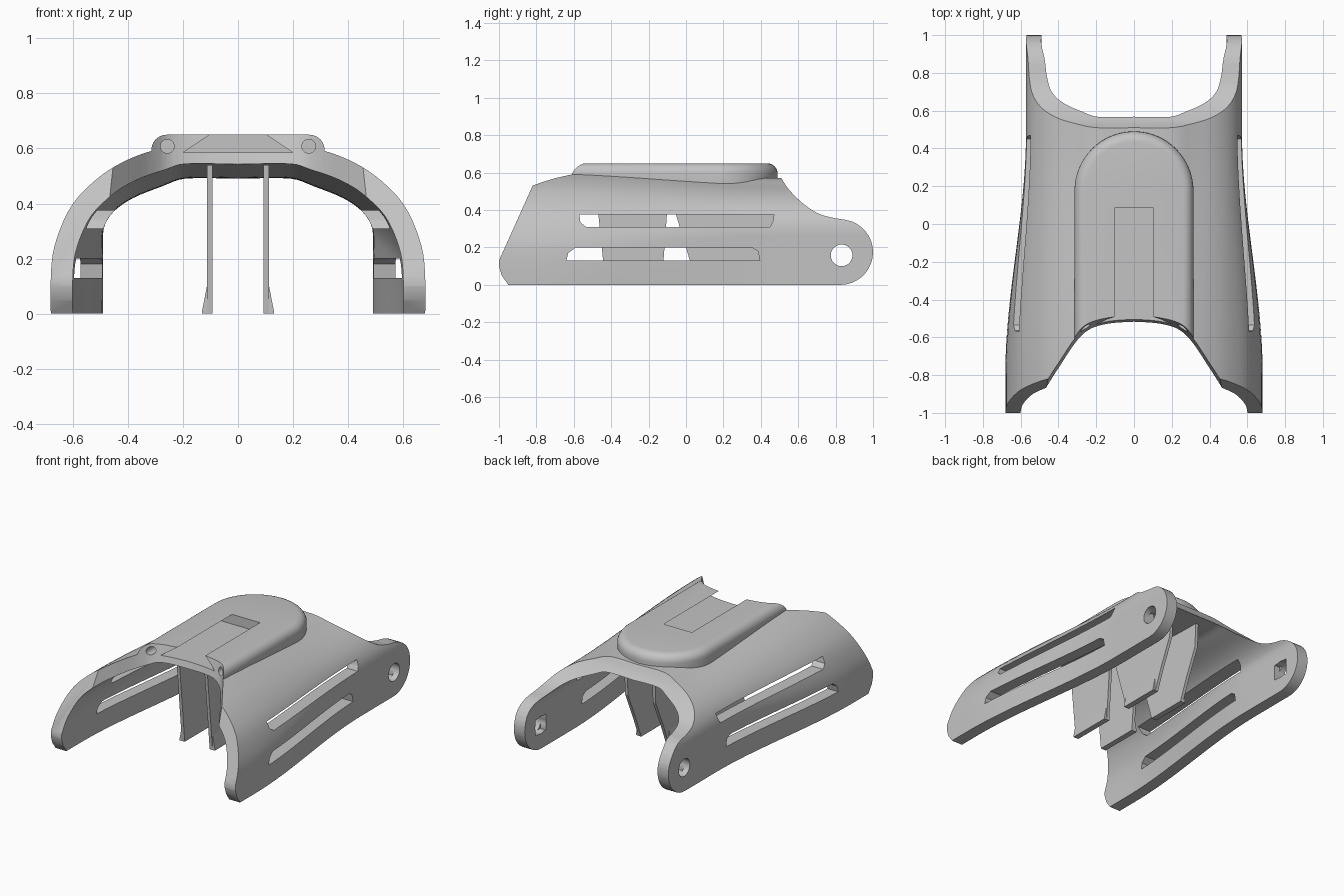
import bpy, bmesh, math
from mathutils import Vector

cube = bpy.data.objects.get("Cube")
if cube:
    bpy.data.objects.remove(cube)

grey = bpy.data.materials.new("plain grey")
grey.use_nodes = True
grey.diffuse_color = (0.55, 0.55, 0.55, 1)
grey.node_tree.nodes["Principled BSDF"].inputs["Base Color"].default_value = grey.diffuse_color


def loft(name, rings):
    """Closed solid through a list of equal-length point rings."""
    bm = bmesh.new()
    layers = [[bm.verts.new(p) for p in ring] for ring in rings]
    n = len(layers[0])
    for a, b in zip(layers, layers[1:]):
        for i in range(n):
            j = (i + 1) % n
            bm.faces.new((a[i], a[j], b[j], b[i]))
    bm.faces.new(layers[0])
    bm.faces.new(layers[-1])
    bmesh.ops.recalc_face_normals(bm, faces=bm.faces)
    mesh = bpy.data.meshes.new(name)
    bm.to_mesh(mesh)
    bm.free()
    mesh.materials.append(grey)
    obj = bpy.data.objects.new(name, mesh)
    bpy.context.collection.objects.link(obj)
    return obj


def prism(name, axis, profile, lo, hi, lean=0):
    """Extrude a 2D profile along an axis, optionally leaning in y."""
    def place(p, d):
        q = list(p)
        q.insert(axis, d)
        q[1] += lean * (d - lo)
        return q
    return loft(name, [[place(p, d) for p in profile] for d in (lo, hi)])


def circle(cx, cy, r, n=24):
    return [(cx + r * math.cos(math.tau * i / n), cy + r * math.sin(math.tau * i / n)) for i in range(n)]


def rect(x0, x1, y0, y1):
    return [(x0, y0), (x1, y0), (x1, y1), (x0, y1)]


def activate(obj):
    bpy.ops.object.select_all(action='DESELECT')
    obj.select_set(True)
    bpy.context.view_layer.objects.active = obj


def combine(obj, tool, operation='DIFFERENCE'):
    activate(obj)
    mod = obj.modifiers.new("cut", 'BOOLEAN')
    mod.operation, mod.solver, mod.object = operation, 'EXACT', tool
    bpy.ops.object.modifier_apply(modifier=mod.name)
    bpy.data.objects.remove(tool)


def spline(points, steps=4):
    """Smooth curve through the given points."""
    p = [Vector(q) for q in points]
    p = [p[0]] + p + [p[-1]]
    out = []
    for a, b, c, d in zip(p, p[1:], p[2:], p[3:]):
        for k in range(steps):
            t = k / steps
            out.append(b + (c - a) * t / 2 + (a * 2 - b * 5 + c * 4 - d) * t * t / 2
                       + (b * 3 - a - c * 3 + d) * t ** 3 / 2)
    return out + [p[-1]]


# Arched shell, narrowing from the front section to the rear section
FRONT = [(.68, -.05), (.68, .15), (.66, .27), (.6, .4), (.5, .5), (.4, .56), (.3, .6), (.2, .63), (0, .63)]
REAR = [(.57, -.05), (.57, .2), (.57, .3), (.55, .37), (.5, .435), (.42, .49), (.31, .535), (.2, .57), (0, .57)]
WALL = 0.08


def section(y):
    u = min(1, max(0, (y + 0.8) / 1.3))
    t = u * u * (3 - 2 * u)
    outer = spline([Vector(a).lerp(Vector(b), t) for a, b in zip(FRONT, REAR)])
    inner = []
    for i, p in enumerate(outer):
        d = (outer[min(i + 1, len(outer) - 1)] - outer[max(i - 1, 0)]).normalized()
        inner.append(p + Vector((-d.y, d.x)) * WALL)
    inner[0].y = outer[0].y
    inner[-1] = outer[-1] - Vector((0, WALL))
    half = lambda pts: pts + [Vector((-p.x, p.y)) for p in pts[-2::-1]]
    return [(p.x, y, p.y) for p in half(outer) + half(inner)[::-1]]


shell = loft("gauntlet_shell", [section(-1.05 + 2.1 * i / 42) for i in range(43)])

# Raised pad on the crown with a rounded rim and a rounded rear end
def pad_ring(inset, z):
    r = 0.315 - inset
    pts = [(-r, -.8), (r, -.8)]
    pts += [(r * math.cos(math.pi * i / 32), .175 + r * math.sin(math.pi * i / 32)) for i in range(33)]
    return [(x, y, z if z else .54 - .05 * y) for x, y in pts]


RIM = 0.055
arc = [math.pi / 2 * k / 6 for k in range(7)]
pad = loft("pad", [pad_ring(0, None)] + [
    pad_ring(RIM * (1 - math.cos(a)), .65 - RIM + RIM * math.sin(a)) for a in arc])
combine(shell, pad, 'UNION')

# Side outline: slanted front, scooped rear and rounded rear lugs
scoop = [tuple(p) for p in spline([(.51, .57), (.55, .51), (.62, .44), (.7, .385), (.78, .36), (.84, .35)])]
lug = [(.825 + .175 * math.cos(a), .175 + .175 * math.sin(a))
       for a in [math.radians(80 - 10 * k) for k in range(18)]]
outline = [(-.95, 0), (-.985, .05), (-1, .1), (-1, .13), (-.82, .53), (-.73, .73), (.47, .73), (.49, .6)]
combine(shell, prism("outline", 0, outline + scoop + lug, -1, 1), 'INTERSECT')

# Curved opening at the front of the crown
curve = spline([(.47, -.82), (.39, -.71), (.31, -.6), (.24, -.54), (.13, -.51), (0, -.5)])
bay = [(.52, -1.2)] + [tuple(p) for p in curve]
bay += [(-x, y) for x, y in bay[-2::-1]]
combine(shell, prism("bay", 2, [(x, y - .18) for x, y in bay], 0, 1, 0.3))

# Dovetail groove in the pad
half = [(.2, .585), (.103, .65), (.103, .75)]
combine(shell, prism("groove", 1, half + [(-x, z) for x, z in half[::-1]], -.9, .085))

# Long ventilation slots through both walls
upper = [(-.57, .375), (-.565, .335), (-.535, .31), (.45, .31), (.465, .34), (.47, .375)]
lower = [(-.64, .13), (-.63, .17), (-.59, .2), (.35, .2), (.385, .18), (.395, .13)]
for slot in (upper, lower):
    combine(shell, prism("slot", 0, slot, -1, 1))

# Pivot holes with square inner pockets, and small pin holes at the front
combine(shell, prism("pivot", 0, circle(.832, .158, .058), -1, 1))
combine(shell, prism("pocket", 0, rect(.778, .886, .105, .211), -.53, .53))
for side in (-1, 1):
    combine(shell, prism("pin_hole", 1, circle(side * .257, .608, .025), -.8, -.35))

activate(shell)
bpy.ops.object.shade_smooth_by_angle(angle=math.radians(30))

# Hanging tongues inside, each with a small outward hook at its foot
tongues = {
    "front": [(-.485, .54), (-.43, 0), (-.13, 0), (-.09, .54)],
    "rear": [(-.1, .53), (.06, 0), (.34, 0), (.4, .15), (.48, .33), (.49, .53)],
}
hook = [(.1, 0), (.13, 0), (.13, .012), (.113, .1)]
for label, profile in tongues.items():
    foot = [y for y, z in profile if z == 0]
    for side, word in ((1, "left"), (-1, "right")):
        tongue = prism(f"{label}_{word}_tongue", 0, profile, side * .092, side * .113)
        combine(tongue, prism("hook", 1, [(side * x, z) for x, z in hook], *foot), 'UNION')
